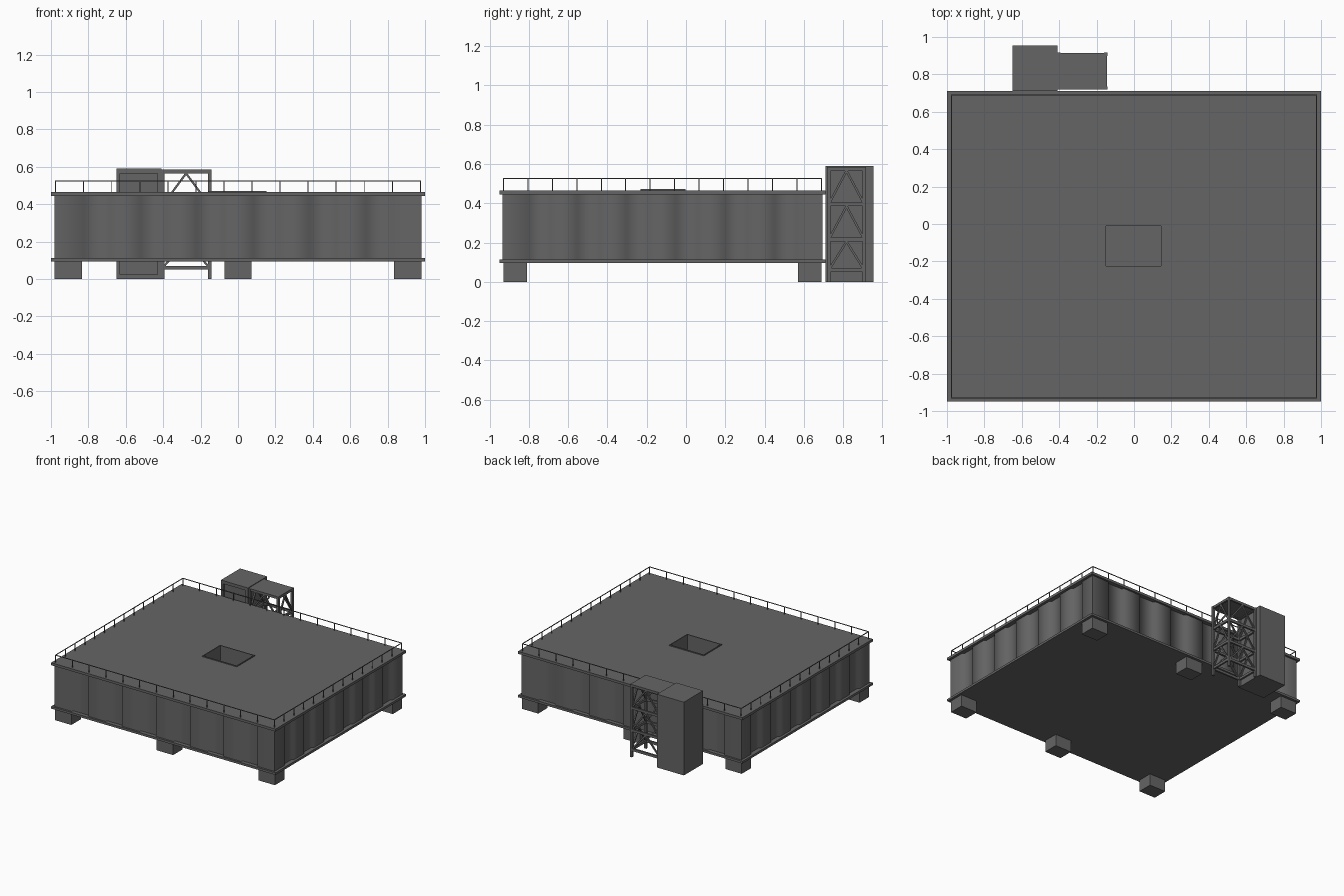
import bpy, bmesh, math
from mathutils import Vector

if "Cube" in bpy.data.objects:
    bpy.data.objects.remove(bpy.data.objects["Cube"], do_unlink=True)

grey = bpy.data.materials.new("dark_steel_grey")
grey.use_nodes = True
grey.diffuse_color = (0.13, 0.13, 0.13, 1)
grey.node_tree.nodes["Principled BSDF"].inputs["Base Color"].default_value = grey.diffuse_color


def finish(name, bm):
    bmesh.ops.recalc_face_normals(bm, faces=bm.faces)
    mesh = bpy.data.meshes.new(name)
    bm.to_mesh(mesh)
    bm.free()
    mesh.materials.append(grey)
    obj = bpy.data.objects.new(name, mesh)
    bpy.context.collection.objects.link(obj)
    return obj


def add_box(bm, x0, x1, y0, y1, z0, z1):
    verts = bmesh.ops.create_cube(bm, size=1)["verts"]
    for v in verts:
        v.co = (x1 if v.co.x > 0 else x0, y1 if v.co.y > 0 else y0, z1 if v.co.z > 0 else z0)


def add_bar(bm, a, b, t):
    a, b = Vector(a), Vector(b)
    d = b - a
    rot = d.to_track_quat('Z', 'Y').to_matrix()
    for v in bmesh.ops.create_cube(bm, size=1)["verts"]:
        v.co = (a + b) / 2 + rot @ Vector((v.co.x * t, v.co.y * t, v.co.z * d.length))


def add_ring(bm, outer, inner, z0, z1):
    """Rectangular frame; rectangles are (x0, x1, y0, y1)."""
    def loop(r, z):
        return [bm.verts.new(p) for p in ((r[0], r[2], z), (r[1], r[2], z), (r[1], r[3], z), (r[0], r[3], z))]
    loops = [loop(outer, z0), loop(outer, z1), loop(inner, z1), loop(inner, z0)]
    for k in range(4):
        a, b = loops[k], loops[(k + 1) % 4]
        for i in range(4):
            j = (i + 1) % 4
            bm.faces.new((a[i], a[j], b[j], b[i]))


CY = -0.12               # centre of the platform in y
HX, HY = 0.98, 0.815     # half size of the walls
PANELS = 13
DEPTH, SLOPE = 0.016, 0.012
RIM = (-1, 1, -0.95, 0.71)
HATCH = (-0.15, 0.145, -0.225, -0.01)

# Corrugated walls: every second panel is set back
outline = []
for s in range(4):
    half, dist = (HX, HY) if s % 2 == 0 else (HY, HX)
    step = 2 * half / PANELS
    side = [(-half, 0)]
    for i in range(1, PANELS, 2):
        a, b = -half + i * step, -half + (i + 1) * step
        side += [(a, 0), (a + SLOPE, DEPTH), (b - SLOPE, DEPTH), (b, 0)]
    c, n = round(math.cos(s * math.pi / 2)), round(math.sin(s * math.pi / 2))
    for u, d in side:
        v = d - dist
        outline.append((u * c - v * n, u * n + v * c + CY))
bm = bmesh.new()
low = [bm.verts.new((x, y, 0.105)) for x, y in outline]
high = [bm.verts.new((x, y, 0.45)) for x, y in outline]
for i in range(len(low)):
    j = (i + 1) % len(low)
    bm.faces.new((low[i], low[j], high[j], high[i]))
walls = finish("corrugated_walls", bm)
bpy.context.view_layer.objects.active = walls
walls.select_set(True)
bpy.ops.object.shade_smooth_by_angle(angle=math.radians(60))
walls.select_set(False)

# Base plate, deck with hatch opening
bm = bmesh.new()
add_box(bm, *RIM, 0.095, 0.113)
finish("base_plate", bm)
bm = bmesh.new()
add_ring(bm, RIM, HATCH, 0.445, 0.465)
finish("deck", bm)

# Hatch curb and pit
bm = bmesh.new()
curb = (HATCH[0] - 0.007, HATCH[1] + 0.007, HATCH[2] - 0.007, HATCH[3] + 0.007)
add_ring(bm, curb, HATCH, 0.34, 0.472)
add_box(bm, *curb, 0.33, 0.345)
finish("hatch_pit", bm)

# Six square feet
bm = bmesh.new()
for x in (-0.907, 0, 0.907):
    for y in (-0.87, 0.63):
        add_box(bm, x - 0.073, x + 0.073, y - 0.06, y + 0.06, 0, 0.1)
finish("feet", bm)

# Guard rail around the deck edge
bm = bmesh.new()
T, TOP = 0.005, 0.525
RX, RY = 0.975, 0.81
for s in (-1, 1):
    add_bar(bm, (-RX, CY + s * RY, TOP), (RX, CY + s * RY, TOP), T)
    add_bar(bm, (s * RX, CY - RY, TOP), (s * RX, CY + RY, TOP), T)
    for i in range(PANELS + 1):
        f = 2 * i / PANELS - 1
        add_bar(bm, (f * RX, CY + s * RY, 0.46), (f * RX, CY + s * RY, TOP), T)
        if 0 < i < PANELS:
            add_bar(bm, (s * RX, CY + f * RY, 0.46), (s * RX, CY + f * RY, TOP), T)
finish("guard_rail", bm)

# Lift shaft with a shallow recess facing the platform
bm = bmesh.new()
add_box(bm, -0.65, -0.41, 0.725, 0.955, 0, 0.59)
finish("lift_shaft", bm)
bm = bmesh.new()
for x in (-0.65, -0.43):
    add_box(bm, x, x + 0.02, 0.711, 0.726, 0, 0.59)
for z in (0, 0.565):
    add_box(bm, -0.631, -0.429, 0.711, 0.726, z, z + 0.025)
finish("lift_door_frame", bm)

# Stair tower: posts, floor frames and bracing
X0, X1, Y0, Y1 = -0.403, -0.152, 0.727, 0.908
bm = bmesh.new()
for x in (X0, X1):
    for y in (Y0, Y1):
        add_box(bm, x - 0.009, x + 0.009, y - 0.009, y + 0.009, 0, 0.585)
finish("tower_posts", bm)
levels = (0.06, 0.215, 0.395, 0.575)
bm = bmesh.new()
for z in levels:
    for x in (X0, X1):
        add_box(bm, x - 0.007, x + 0.007, Y0, Y1, z - 0.01, z + 0.01)
    for y in (Y0, Y1):
        add_box(bm, X0, X1, y - 0.007, y + 0.007, z - 0.01, z + 0.01)
finish("tower_frames", bm)
bm = bmesh.new()
XM, YM = (X0 + X1) / 2, (Y0 + Y1) / 2
for z0, z1 in zip(levels, levels[1:]):
    for y in (Y0, Y1):
        for x in (X0, X1):
            add_bar(bm, (x, y, z0), (XM, y, z1 - 0.01), 0.011)
            add_bar(bm, (x, y, z0), (x, YM, z1 - 0.01), 0.011)
finish("tower_braces", bm)
bm = bmesh.new()
add_box(bm, X0, X1, Y0, Y1, 0.572, 0.585)
finish("tower_roof", bm)
